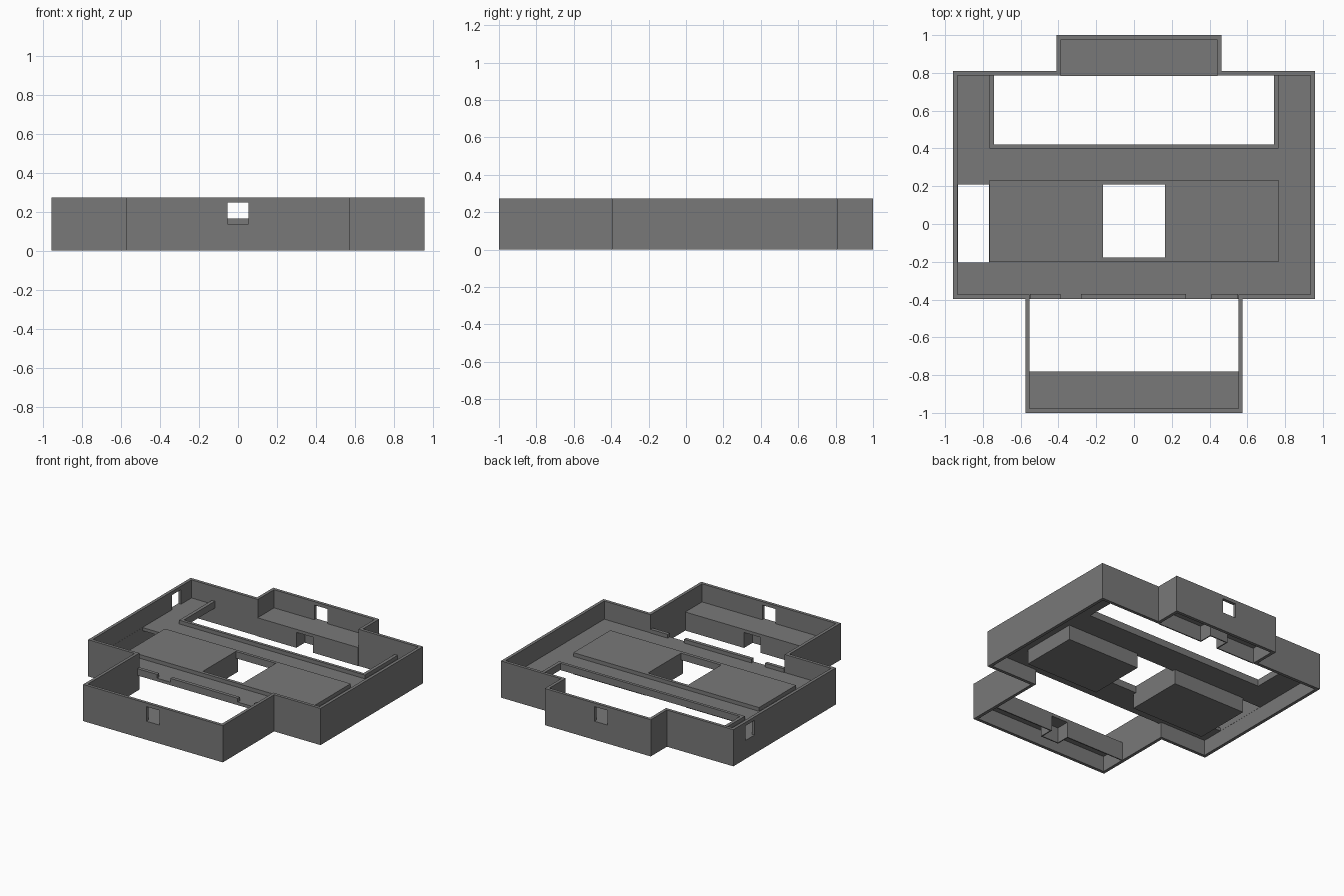
import bpy, bmesh

if "Cube" in bpy.data.objects:
    bpy.data.objects.remove(bpy.data.objects["Cube"])

T = 0.023                      # wall thickness
H = 0.273                      # wall height
FLOOR, UNDER = 0.138, 0.115    # floor slab top and underside
LIP = 0.166                    # top of lips and platform

grey = bpy.data.materials.new("dark_grey")
grey.diffuse_color = (0.19, 0.19, 0.19, 1)
grey.use_nodes = True
grey.node_tree.nodes["Principled BSDF"].inputs["Base Color"].default_value = grey.diffuse_color


def make_object(name, bm):
    bmesh.ops.recalc_face_normals(bm, faces=bm.faces)
    mesh = bpy.data.meshes.new(name)
    bm.to_mesh(mesh)
    bm.free()
    mesh.materials.append(grey)
    ob = bpy.data.objects.new(name, mesh)
    bpy.context.collection.objects.link(ob)
    return ob


def box(name, x0, x1, y0, y1, z0, z1):
    bm = bmesh.new()
    bmesh.ops.create_cube(bm, size=1)
    for v in bm.verts:
        v.co = (x1 if v.co.x > 0 else x0,
                y1 if v.co.y > 0 else y0,
                z1 if v.co.z > 0 else z0)
    return make_object(name, bm)


def cut(ob, *holes):
    for h in holes:
        cutter = box("cutter", *h)
        cutter.hide_render = True
        mod = ob.modifiers.new("hole", 'BOOLEAN')
        mod.operation = 'DIFFERENCE'
        mod.solver = 'EXACT'
        mod.object = cutter
        bpy.context.view_layer.objects.active = ob
        bpy.ops.object.modifier_apply(modifier=mod.name)
        bpy.data.objects.remove(cutter)


def outline(t):
    """Stepped plan outline, inset by t."""
    return [(-0.575 + t, -1 + t), (0.575 - t, -1 + t), (0.575 - t, -0.396 + t),
            (0.957 - t, -0.396 + t), (0.957 - t, 0.81 - t), (0.463 - t, 0.81 - t),
            (0.463 - t, 1 - t), (-0.41 + t, 1 - t), (-0.41 + t, 0.81 - t),
            (-0.957 + t, 0.81 - t), (-0.957 + t, -0.396 + t), (-0.575 + t, -0.396 + t)]


# Outer wall following the stepped outline, with three windows
bm = bmesh.new()
rings = [[bm.verts.new((x, y, z)) for x, y in outline(t)]
         for t, z in ((0, 0), (0, H), (T, H), (T, 0))]
for k in range(4):
    a, b = rings[k], rings[(k + 1) % 4]
    for i in range(12):
        j = (i + 1) % 12
        bm.faces.new((a[i], a[j], b[j], b[i]))
wall = make_object("outer_wall", bm)
cut(wall,
    (-0.055, 0.055, -1.1, -0.95, FLOOR, 0.247),
    (-0.055, 0.055, 0.95, 1.1, FLOOR, 0.247),
    (-1.0, -0.9, 0.56, 0.665, FLOOR, 0.247))

# Main floor with rear opening, side slot and central hole
floor = box("main_floor", -0.935, 0.935, -0.396, 0.788, UNDER, FLOOR)
cut(floor,
    (-0.74, 0.74, 0.422, 0.9, 0, 0.3),
    (-0.933, -0.767, -0.205, 0.21, 0, 0.3),
    (-0.165, 0.165, -0.177, 0.21, 0, 0.3))

# Raised platform with deep blocks below, either side of the hole
platform = box("raised_platform", -0.765, 0.765, -0.202, 0.233, FLOOR, LIP)
cut(platform, (-0.165, 0.165, -0.177, 0.21, 0, 0.3))
for side, x0, x1 in (("left", -0.765, -0.165), ("right", 0.165, 0.765)):
    box(f"{side}_under_block", x0, x1, -0.202, 0.233, 0.005, UNDER)

# Lips around the rear opening
box("rear_lip", -0.765, 0.765, 0.4, 0.422, FLOOR, LIP)
for side, x0, x1 in (("left", -0.765, -0.74), ("right", 0.74, 0.765)):
    box(f"{side}_rear_lip", x0, x1, 0.422, 0.785, FLOOR, LIP)

# Broken lip along the front edge of the floor
for name, x0, x1 in (("left", -0.55, -0.39), ("middle", -0.28, 0.275), ("right", 0.41, 0.55)):
    box(f"{name}_front_lip", x0, x1, -0.396, -0.37, FLOOR, LIP)

# Front and rear shelves, each with a thin skirt and a niche below
N, S = 0.068, 0.008
for name, x0, x1, edge, end, d in (("front", -0.552, 0.552, -0.78, -0.98, -1),
                                   ("rear", -0.388, 0.441, 0.783, 0.98, 1)):
    def span(a, b):
        return sorted((edge + d * a, edge + d * b))
    box(f"{name}_shelf", x0, x1, *sorted((edge, end)), UNDER, FLOOR)
    box(f"{name}_skirt_left", x0, -N, *span(0, S), 0, UNDER)
    box(f"{name}_skirt_right", N, x1, *span(0, S), 0, UNDER)
    for side, s in (("left", -1), ("right", 1)):
        box(f"{name}_niche_{side}", *sorted((s * N, s * (N + S))), *span(S, 0.1 + S), 0, UNDER)
    box(f"{name}_niche_back", -N, N, *span(0.1, 0.1 + S), 0, UNDER)
